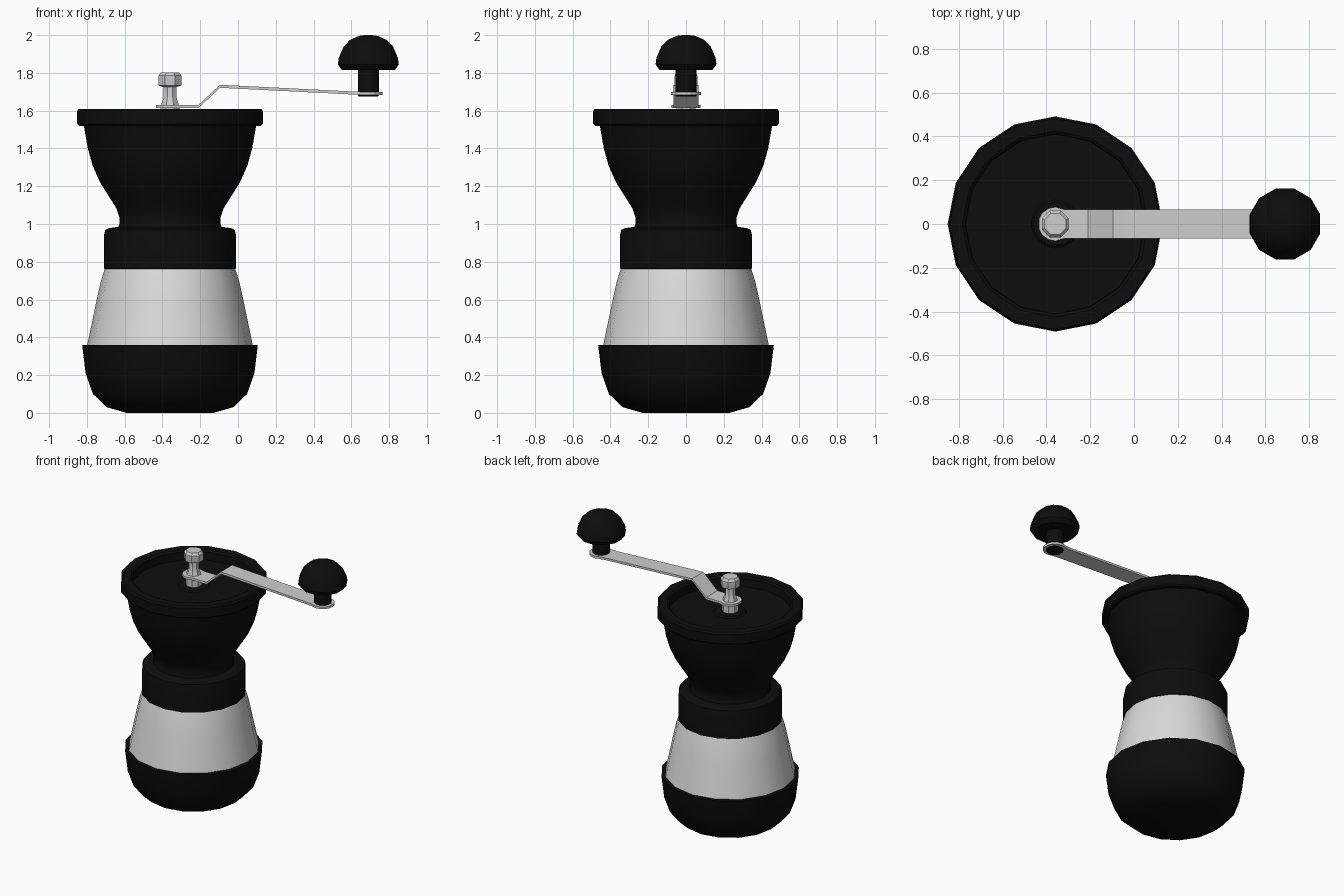
import bpy, bmesh, math

if "Cube" in bpy.data.objects:
    bpy.data.objects.remove(bpy.data.objects["Cube"])

BODY_X, KNOB_X = -0.36, 0.69


def material(name, rgb):
    m = bpy.data.materials.new(name)
    m.diffuse_color = (*rgb, 1)
    m.use_nodes = True
    m.node_tree.nodes["Principled BSDF"].inputs["Base Color"].default_value = m.diffuse_color
    return m


BLACK = material("black plastic", (0.004, 0.004, 0.004))
GLASS = material("pale glass", (0.70, 0.70, 0.70))
STEEL = material("brushed steel", (0.62, 0.62, 0.62))


def finish(name, bm, mat, angle=35):
    bmesh.ops.recalc_face_normals(bm, faces=bm.faces)
    mesh = bpy.data.meshes.new(name)
    bm.to_mesh(mesh)
    bm.free()
    mesh.materials.append(mat)
    ob = bpy.data.objects.new(name, mesh)
    bpy.context.collection.objects.link(ob)
    bpy.ops.object.select_all(action='DESELECT')
    ob.select_set(True)
    bpy.context.view_layer.objects.active = ob
    bpy.ops.object.shade_smooth_by_angle(angle=math.radians(angle))
    return ob


def lathe(name, profile, mat, x, sides, turn=0.0, angle=35):
    """Revolve (radius, height) points around a vertical axis, capping both ends."""
    bm = bmesh.new()
    rings = []
    for r, z in profile:
        rings.append([bm.verts.new((x + r * math.cos(a), r * math.sin(a), z))
                      for a in (math.tau * (i + turn) / sides for i in range(sides))])
    for lo, hi in zip(rings, rings[1:]):
        for i in range(sides):
            j = (i + 1) % sides
            bm.faces.new((lo[i], lo[j], hi[j], hi[i]))
    bm.faces.new(rings[0][::-1])
    bm.faces.new(rings[-1])
    return finish(name, bm, mat, angle)


# Body, stacked from the bottom up
lathe("base_cup", [(0.23, 0), (0.335, 0.03), (0.408, 0.10), (0.447, 0.21),
                   (0.465, 0.36), (0.43, 0.36)], BLACK, BODY_X, 16)
lathe("glass_jar", [(0.44, 0.35), (0.415, 0.47), (0.388, 0.60), (0.368, 0.69),
                    (0.345, 0.765)], GLASS, BODY_X, 16)
lathe("jar_collar", [(0.34, 0.76), (0.35, 0.765), (0.35, 0.94), (0.343, 0.968),
                     (0.325, 0.978), (0.275, 0.985)], BLACK, BODY_X, 16)
lathe("hopper", [(0.28, 0.97), (0.268, 1.00), (0.268, 1.035), (0.285, 1.085),
                 (0.37, 1.22), (0.41, 1.31), (0.435, 1.40), (0.457, 1.525)],
      BLACK, BODY_X, 16)
# Lid with a raised rim, sunken floor and a central boss
lathe("lid", [(0.455, 1.52), (0.482, 1.52), (0.492, 1.53), (0.492, 1.598),
              (0.482, 1.61), (0.425, 1.61), (0.412, 1.60), (0.41, 1.54),
              (0.11, 1.54), (0.10, 1.55)], BLACK, BODY_X, 16)

# Drive shaft and clamping nut
lathe("drive_shaft", [(0.055, 1.53), (0.055, 1.615)], STEEL, BODY_X, 8, 0.5)
lathe("nut", [(0.052, 1.625), (0.044, 1.65), (0.036, 1.675), (0.036, 1.725),
              (0.064, 1.733), (0.066, 1.74), (0.066, 1.785), (0.052, 1.802)],
      STEEL, BODY_X, 8, 0.5, 30)


# Cranked arm: a flat strip with rounded ends, given as (x, half width, height)
def rounded_end(cx, radius, z, degrees):
    return [(cx + radius * math.cos(math.radians(d)),
             radius * math.sin(math.radians(d)), z) for d in degrees]


stations = rounded_end(BODY_X, 0.078, 1.63, (162, 140, 115, 90, 58))
stations += [(-0.21, 0.066, 1.63), (-0.095, 0.066, 1.737), (0.60, 0.066, 1.702)]
stations += rounded_end(KNOB_X, 0.08, 1.70, (120, 90, 65, 40, 18))
bm = bmesh.new()
THICK = 0.016
loops = []
for x, w, z in stations:
    loops.append([bm.verts.new(p) for p in
                  ((x, -w, z), (x, w, z), (x, w, z - THICK), (x, -w, z - THICK))])
for a, b in zip(loops, loops[1:]):
    for i in range(4):
        j = (i + 1) % 4
        bm.faces.new((a[i], a[j], b[j], b[i]))
bm.faces.new(loops[0])
bm.faces.new(loops[-1])
finish("crank_arm", bm, STEEL, 20)

# Grip
lathe("grip_stem", [(0.052, 1.674), (0.058, 1.68), (0.058, 1.82)], BLACK, KNOB_X, 12, 0.5)
lathe("grip_knob", [(0.05, 1.815), (0.145, 1.815), (0.167, 1.845), (0.162, 1.88),
                    (0.135, 1.94), (0.10, 1.975), (0.05, 1.996), (0.02, 2.0)],
      BLACK, KNOB_X, 12, 0.5)
